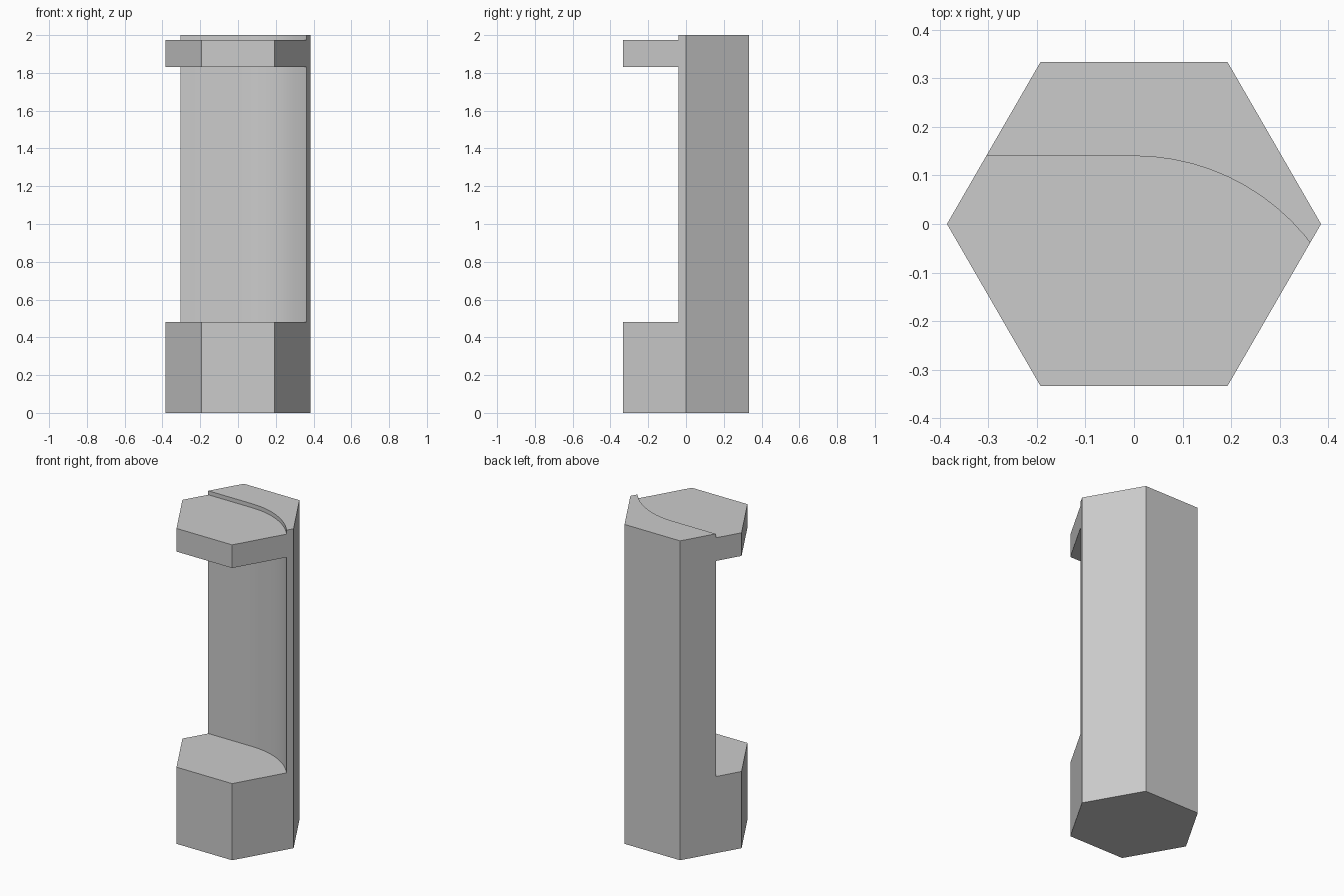
import bpy, math

cube = bpy.data.objects.get("Cube")
if cube:
    bpy.data.objects.remove(cube, do_unlink=True)

RADIUS = 0.385        # hexagon corner radius
ARC = 0.458           # radius of the curved recess wall
WALL_Y = 0.14         # flat part of the recess wall

grey = bpy.data.materials.new("plain grey")
grey.use_nodes = True
grey.diffuse_color = (0.6, 0.6, 0.6, 1)
grey.node_tree.nodes["Principled BSDF"].inputs["Base Color"].default_value = (0.6, 0.6, 0.6, 1)


def prism(name, outline, z0, z1):
    """Extrude a counter-clockwise outline from z0 to z1."""
    n = len(outline)
    verts = [(x, y, z) for z in (z0, z1) for x, y in outline]
    faces = [tuple(reversed(range(n))), tuple(range(n, 2 * n))]
    faces += [(i, (i + 1) % n, n + (i + 1) % n, n + i) for i in range(n)]
    mesh = bpy.data.meshes.new(name)
    mesh.from_pydata(verts, [], faces)
    mesh.materials.append(grey)
    obj = bpy.data.objects.new(name, mesh)
    bpy.context.collection.objects.link(obj)
    return obj


# Hexagonal bar
hexagon = [(RADIUS * math.cos(math.radians(a)), RADIUS * math.sin(math.radians(a)))
           for a in range(0, 360, 60)]
bar = prism("hexagonal_bar", hexagon, 0, 2)

# Recess outline: flat wall on one side, curving forward on the other
curve = [(ARC * math.sin(math.radians(a)), WALL_Y - ARC + ARC * math.cos(math.radians(a)))
         for a in range(60, -1, -5)]
recess = [(-0.6, WALL_Y), (-0.6, -0.6), (0.6, -0.6)] + curve

# Long front recess and shallow step at the top
cutters = [prism("recess_cutter", recess, 0.48, 1.83),
           prism("top_step_cutter", recess, 1.975, 2.2)]
bpy.ops.object.select_all(action="DESELECT")
bpy.context.view_layer.objects.active = bar
bar.select_set(True)
for cutter in cutters:
    cutter.hide_render = True
    mod = bar.modifiers.new(cutter.name, "BOOLEAN")
    mod.operation = "DIFFERENCE"
    mod.solver = "EXACT"
    mod.object = cutter
    bpy.ops.object.modifier_apply(modifier=mod.name)
for cutter in cutters:
    bpy.data.objects.remove(cutter, do_unlink=True)

bpy.ops.object.shade_smooth_by_angle(angle=math.radians(25))
